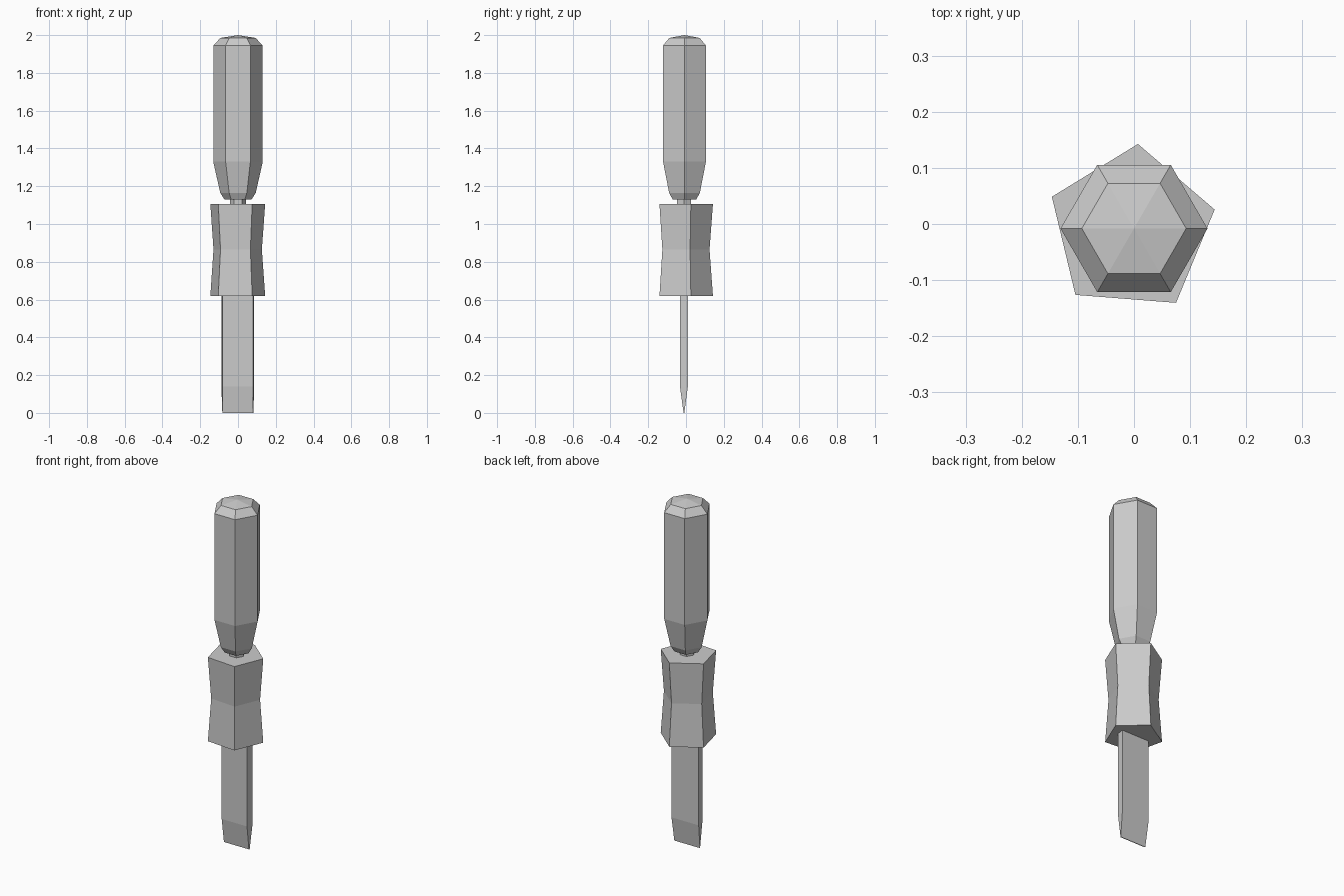
import bpy, bmesh, math

if "Cube" in bpy.data.objects:
    bpy.data.objects.remove(bpy.data.objects["Cube"])


def lathe(name, sides, center, angle, profile):
    """Stack of regular polygon rings (radius, z); radius 0 makes an apex."""
    bm = bmesh.new()
    rings = []
    for r, z in profile:
        n = sides if r > 0 else 1
        rings.append([bm.verts.new((center[0] + r * math.cos(angle + i * math.tau / sides),
                                    center[1] + r * math.sin(angle + i * math.tau / sides), z))
                      for i in range(n)])
    for a, b in zip(rings, rings[1:]):
        for i in range(sides):
            j = (i + 1) % sides
            if len(b) == 1:
                bm.faces.new((a[i], a[j], b[0]))
            else:
                bm.faces.new((a[i], a[j], b[j], b[i]))
    for ring in (rings[0], rings[-1]):
        if len(ring) > 1:
            bm.faces.new(ring)
    return finish(name, bm)


def finish(name, bm):
    bmesh.ops.recalc_face_normals(bm, faces=bm.faces)
    mesh = bpy.data.meshes.new(name)
    bm.to_mesh(mesh)
    bm.free()
    obj = bpy.data.objects.new(name, mesh)
    bpy.context.collection.objects.link(obj)
    return obj


# Hexagonal handle with tapered base and faceted cap
lathe("handle", 6, (0, -0.008), 0,
      [(0.072, 1.13), (0.094, 1.165), (0.131, 1.33), (0.131, 1.945), (0.093, 1.985), (0, 2.0)])

# Thin neck joining handle and collar
lathe("neck", 6, (0, -0.01), 0, [(0.042, 1.09), (0.042, 1.14)])

# Waisted five-sided collar
lathe("collar", 5, (-0.005, -0.01), math.radians(85.5),
      [(0.153, 0.62), (0.135, 0.865), (0.153, 1.105)])

# Flat blade, slightly wider at the back, ground to an edge at the tip
bm = bmesh.new()
rings = []
for z, front, back, half in ((0, 0.080, 0.082, 0.002), (0.14, 0.081, 0.087, 0.021), (0.64, 0.081, 0.087, 0.021)):
    rings.append([bm.verts.new((x - 0.001, y - 0.011, z)) for x, y in
                  ((-front, -half), (front, -half), (back, half), (-back, half))])
for a, b in zip(rings, rings[1:]):
    for i in range(4):
        j = (i + 1) % 4
        bm.faces.new((a[i], a[j], b[j], b[i]))
bm.faces.new(rings[0])
bm.faces.new(rings[-1])
finish("blade", bm)
